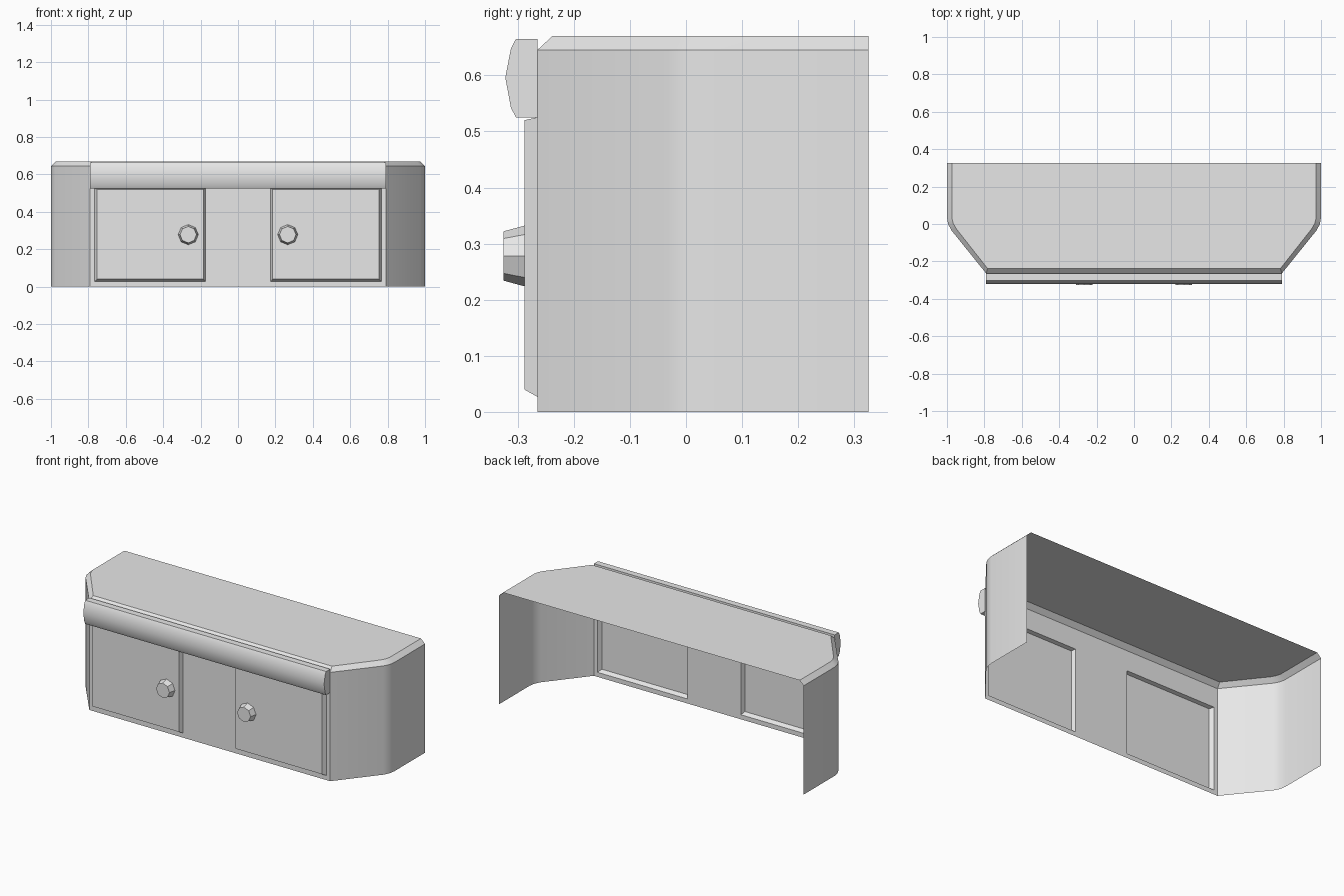
import bpy, bmesh, math
from mathutils import Vector

cube = bpy.data.objects.get("Cube")
if cube:
    bpy.data.objects.remove(cube, do_unlink=True)

GREY = (0.8, 0.8, 0.8, 1)
paint = bpy.data.materials.new("light_grey")
paint.use_nodes = True
paint.diffuse_color = GREY
paint.node_tree.nodes["Principled BSDF"].inputs["Base Color"].default_value = GREY


def build(name, faces, inside):
    """Mesh from polygons, each turned to face away from the inside point."""
    bm = bmesh.new()
    for pts in faces:
        bm.faces.new([bm.verts.new(p) for p in pts])
    bmesh.ops.remove_doubles(bm, verts=bm.verts, dist=1e-5)
    for f in bm.faces:
        f.normal_update()
        if f.normal.dot(f.calc_center_median() - Vector(inside)) < 0:
            f.normal_flip()
    mesh = bpy.data.meshes.new(name)
    bm.to_mesh(mesh)
    bm.free()
    mesh.materials.append(paint)
    obj = bpy.data.objects.new(name, mesh)
    bpy.context.collection.objects.link(obj)
    return obj


def bridge(a, b, closed=False):
    """Quads between two matching point loops."""
    n = len(a)
    return [(a[i], a[(i + 1) % n], b[(i + 1) % n], b[i])
            for i in range(n if closed else n - 1)]


def smooth(obj):
    bpy.ops.object.select_all(action='DESELECT')
    obj.select_set(True)
    bpy.context.view_layer.objects.active = obj
    bpy.ops.object.shade_smooth_by_angle(angle=math.radians(32))


def mirrored(half):
    return half + [(-x, y) for x, y in reversed(half)]


def at_height(outline, z):
    return [(x, y, z) for x, y in outline]


FRONT, BACK, SHOULDER, TOP = -0.265, 0.325, 0.645, 0.67
WIDE = 0.79

# Side walls, chamfered rim and top, open at the back and underneath
outer = mirrored([(1, BACK), (1, 0.035), (0.994, 0), (0.977, -0.033), (WIDE, FRONT)])
inner = mirrored([(0.973, BACK), (0.973, 0.03), (0.967, 0.005), (0.953, -0.022),
                  (0.783, FRONT + 0.027)])
walls = bridge(at_height(outer, 0), at_height(outer, SHOULDER))
del walls[len(outer) // 2 - 1]
rim = bridge(at_height(outer, SHOULDER), at_height(inner, TOP))
shell = build("cabinet_shell", walls + rim + [at_height(inner, TOP)], (0, 0, 0.3))
smooth(shell)


def rect(x0, x1, z0, z1, y):
    return [(x0, y, z0), (x1, y, z0), (x1, y, z1), (x0, y, z1)]


# Front frame with two door openings
xs = [-WIDE, -0.767, -0.175, 0.175, 0.767, WIDE]
zs = [0, 0.027, 0.525, SHOULDER]
frame = [rect(xs[i], xs[i + 1], zs[j], zs[j + 1], FRONT)
         for i in range(5) for j in range(3) if not (j == 1 and i in (1, 3))]
build("front_frame", frame, (0, 0, 0.3))

# Raised hollow doors with bevelled edges, and octagonal knobs
DOOR = -0.288
for side, s in (("left", 1), ("right", -1)):
    back = rect(s * xs[3], s * xs[4], zs[1], zs[2], FRONT)
    face = rect(s * 0.185, s * 0.753, 0.04, 0.52, DOOR)
    build(side + "_door", bridge(back, face, True) + [face], (s * 0.47, FRONT, 0.28))

    rings = [[(s * 0.266 + r * math.cos(k * math.tau / 8), y,
               0.278 + r * math.sin(k * math.tau / 8)) for k in range(8)]
             for r, y in ((0.054, DOOR), (0.044, -0.325))]
    build(side + "_knob", bridge(*rings, True) + [rings[1]], (s * 0.266, -0.3, 0.278))

# Rounded moulding along the top of the front
profile = [(FRONT, 0.665), (-0.303, 0.665), (-0.312, 0.648), (-0.322, 0.596),
           (-0.312, 0.542), (-0.303, 0.525), (FRONT, 0.525)]
ends = [[(x, y, z) for y, z in profile] for x in (-WIDE, WIDE)]
moulding = build("front_moulding", bridge(*ends, True) + ends, (0, -0.285, 0.596))
smooth(moulding)
